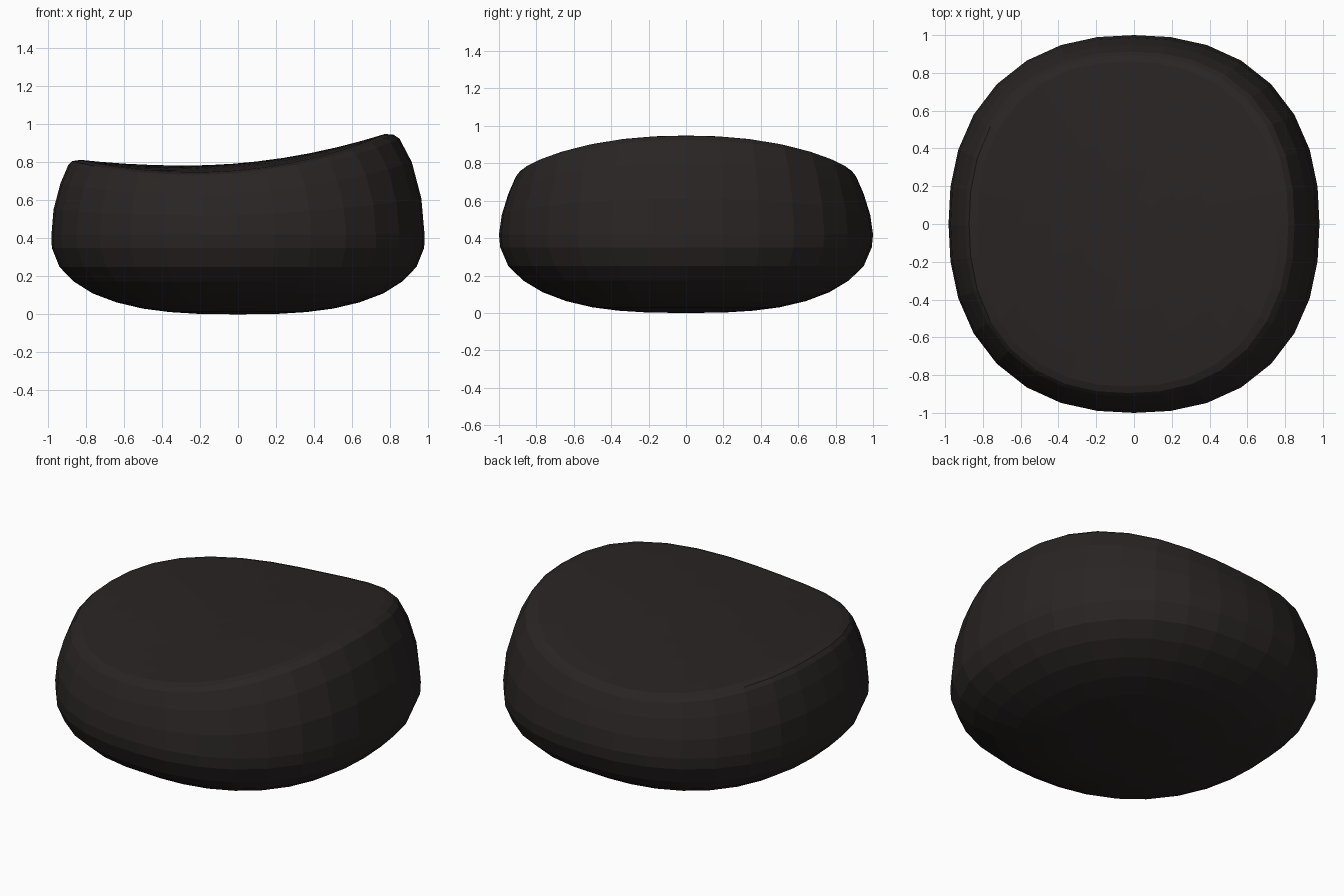
import bpy, bmesh
from math import sin, cos, pi

if "Cube" in bpy.data.objects:
    bpy.data.objects.remove(bpy.data.objects["Cube"])

SIDES = 32
POWER = 2.3


def seat_height(x, y):
    # saddle-like top: high lip at +x, low dip left of centre, falling to front and back
    d = x + 0.28
    return 0.783 + (0.15 if d > 0 else 0.10) * d * d - 0.05 * y * y


def outline(rx, ry, cx):
    # slightly squared oval
    pts = []
    for i in range(SIDES):
        a = 2 * pi * i / SIDES
        c, s = cos(a), sin(a)
        r = (abs(c) ** POWER + abs(s) ** POWER) ** (-1 / POWER)
        pts.append((cx + rx * r * c, ry * r * s))
    return pts


bm = bmesh.new()
rings = []

# rounded underside: half width, half depth, height
for rx, ry, z in [(0.2, 0.2, 0.002), (0.36, 0.36, 0.012), (0.5, 0.5, 0.03), (0.64, 0.64, 0.063),
                  (0.765, 0.765, 0.11), (0.865, 0.87, 0.173), (0.94, 0.95, 0.25),
                  (0.98, 0.993, 0.35)]:
    rings.append([bm.verts.new((x, y, z)) for x, y in outline(rx, ry, 0)])

# bulging wall and rim: half width, half depth, x shift, share of the way to the top
for rx, ry, cx, t in [(0.982, 1.0, 0, 0), (0.968, 0.985, -0.003, 0.32), (0.925, 0.95, -0.01, 0.66),
                      (0.872, 0.913, -0.022, 0.91), (0.845, 0.895, -0.028, 0.97),
                      (0.80, 0.86, -0.03, 1)]:
    rings.append([bm.verts.new((x, y, 0.42 + (seat_height(x, y) - 0.42) * t))
                  for x, y in outline(rx, ry, cx)])

# sagging seat surface
for k in (0.86, 0.7, 0.52, 0.34, 0.16):
    rings.append([bm.verts.new((x, y, seat_height(x, y)))
                  for x, y in outline(0.80 * k, 0.86 * k, -0.03)])

for a, b in zip(rings, rings[1:]):
    for i in range(SIDES):
        j = (i + 1) % SIDES
        bm.faces.new((a[i], a[j], b[j], b[i]))

# close the poles
for ring, p in ((rings[0], (0, 0, 0)), (rings[-1], (-0.03, 0, seat_height(-0.03, 0)))):
    v = bm.verts.new(p)
    for i in range(SIDES):
        bm.faces.new((ring[i], ring[(i + 1) % SIDES], v))
bmesh.ops.recalc_face_normals(bm, faces=bm.faces)

mesh = bpy.data.meshes.new("beanbag_cushion")
bm.to_mesh(mesh)
bm.free()
cushion = bpy.data.objects.new("beanbag_cushion", mesh)
bpy.context.collection.objects.link(cushion)

# dark fabric
fabric = bpy.data.materials.new("dark_fabric")
fabric.diffuse_color = (0.022, 0.018, 0.017, 1)
fabric.use_nodes = True
fabric.node_tree.nodes["Principled BSDF"].inputs["Base Color"].default_value = fabric.diffuse_color
mesh.materials.append(fabric)
